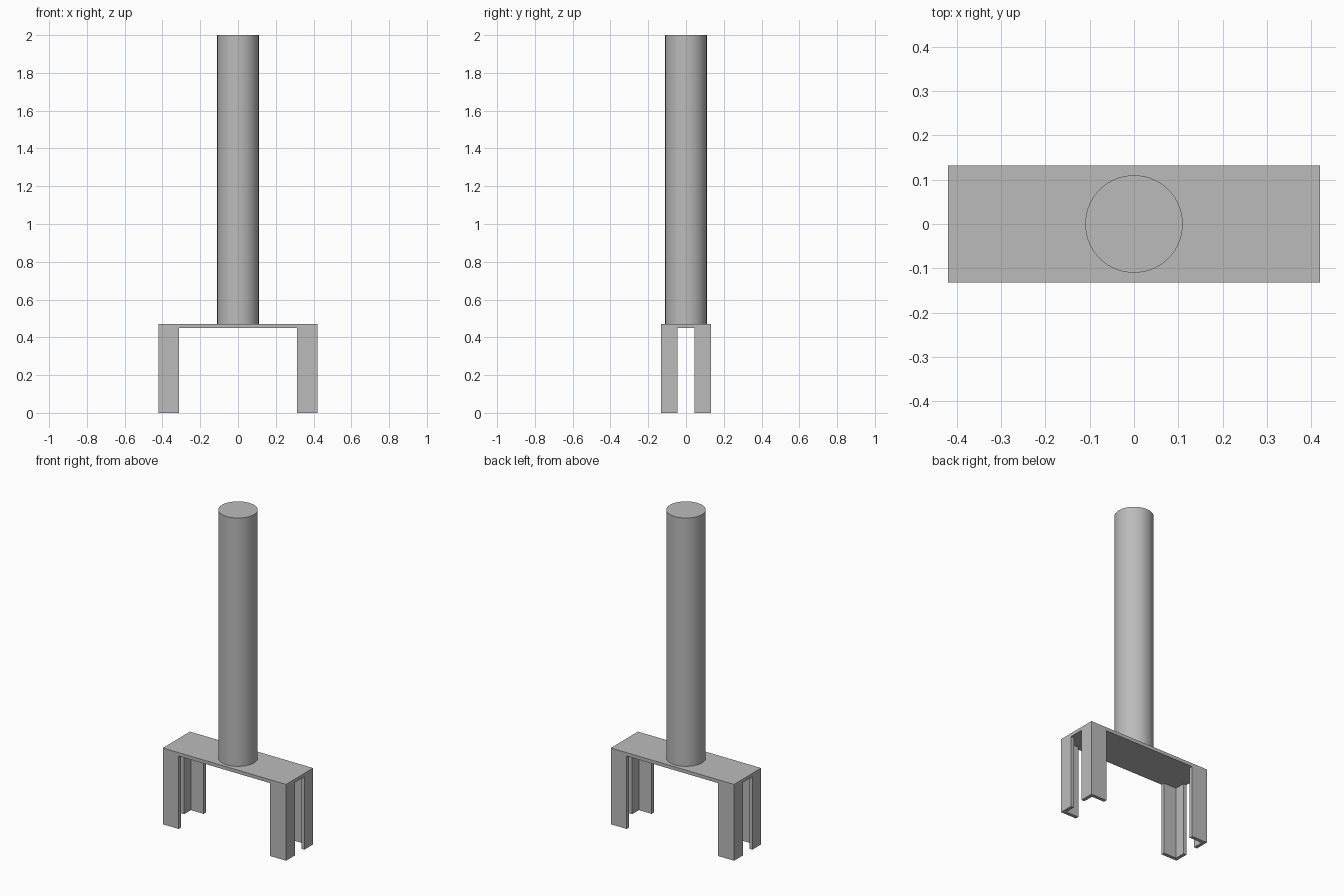
import bpy, bmesh

cube = bpy.data.objects.get("Cube")
if cube:
    bpy.data.objects.remove(cube, do_unlink=True)

# Sizes
HALF_X, HALF_Y = 0.42, 0.132      # bracket half extents
TOP, WALL = 0.47, 0.021           # bracket height and sheet thickness
SLOT_X, SLOT_Y = 0.312, 0.046     # half widths of the openings between legs
RADIUS, HEIGHT = 0.11, 2.0        # post

grey = bpy.data.materials.new("plain grey")
grey.use_nodes = True
grey.diffuse_color = (0.5, 0.5, 0.5, 1)
grey.node_tree.nodes["Principled BSDF"].inputs["Base Color"].default_value = (0.5, 0.5, 0.5, 1)


def prism(name, outline, z0, z1):
    """Extrude a plan outline upward between two heights."""
    bm = bmesh.new()
    face = bm.faces.new([bm.verts.new((x, y, z0)) for x, y in outline])
    out = bmesh.ops.extrude_face_region(bm, geom=[face])
    verts = [v for v in out["geom"] if isinstance(v, bmesh.types.BMVert)]
    bmesh.ops.translate(bm, verts=verts, vec=(0, 0, z1 - z0))
    bmesh.ops.recalc_face_normals(bm, faces=bm.faces)
    mesh = bpy.data.meshes.new(name)
    bm.to_mesh(mesh)
    bm.free()
    mesh.materials.append(grey)
    obj = bpy.data.objects.new(name, mesh)
    bpy.context.collection.objects.link(obj)
    return obj


def mirrored(quarter):
    """Repeat a quarter outline around both plan axes."""
    half = quarter + [(-x, y) for x, y in reversed(quarter)]
    return half + [(x, -y) for x, y in reversed(half)]


# Bracket: flat top with four angle-section legs
bracket = prism("bracket", mirrored([(HALF_X, HALF_Y)]), 0, TOP)
in_x, in_y = HALF_X - WALL, HALF_Y - WALL
cutter = prism("bracket_cutter", mirrored([
    (HALF_X + 0.1, SLOT_Y), (in_x, SLOT_Y), (in_x, in_y),
    (SLOT_X, in_y), (SLOT_X, HALF_Y + 0.1)]), -0.1, TOP - WALL)
cutter.hide_render = True

cut = bracket.modifiers.new("hollow", 'BOOLEAN')
cut.operation = 'DIFFERENCE'
cut.solver = 'EXACT'
cut.object = cutter
bpy.context.view_layer.objects.active = bracket
bpy.ops.object.modifier_apply(modifier=cut.name)
bpy.data.objects.remove(cutter, do_unlink=True)

# Post
bpy.ops.mesh.primitive_cylinder_add(vertices=64, radius=RADIUS, depth=HEIGHT - TOP,
                                    location=(0, 0, (HEIGHT + TOP) / 2))
post = bpy.context.object
post.name = "post"
post.data.materials.append(grey)
bpy.ops.object.shade_smooth_by_angle()
